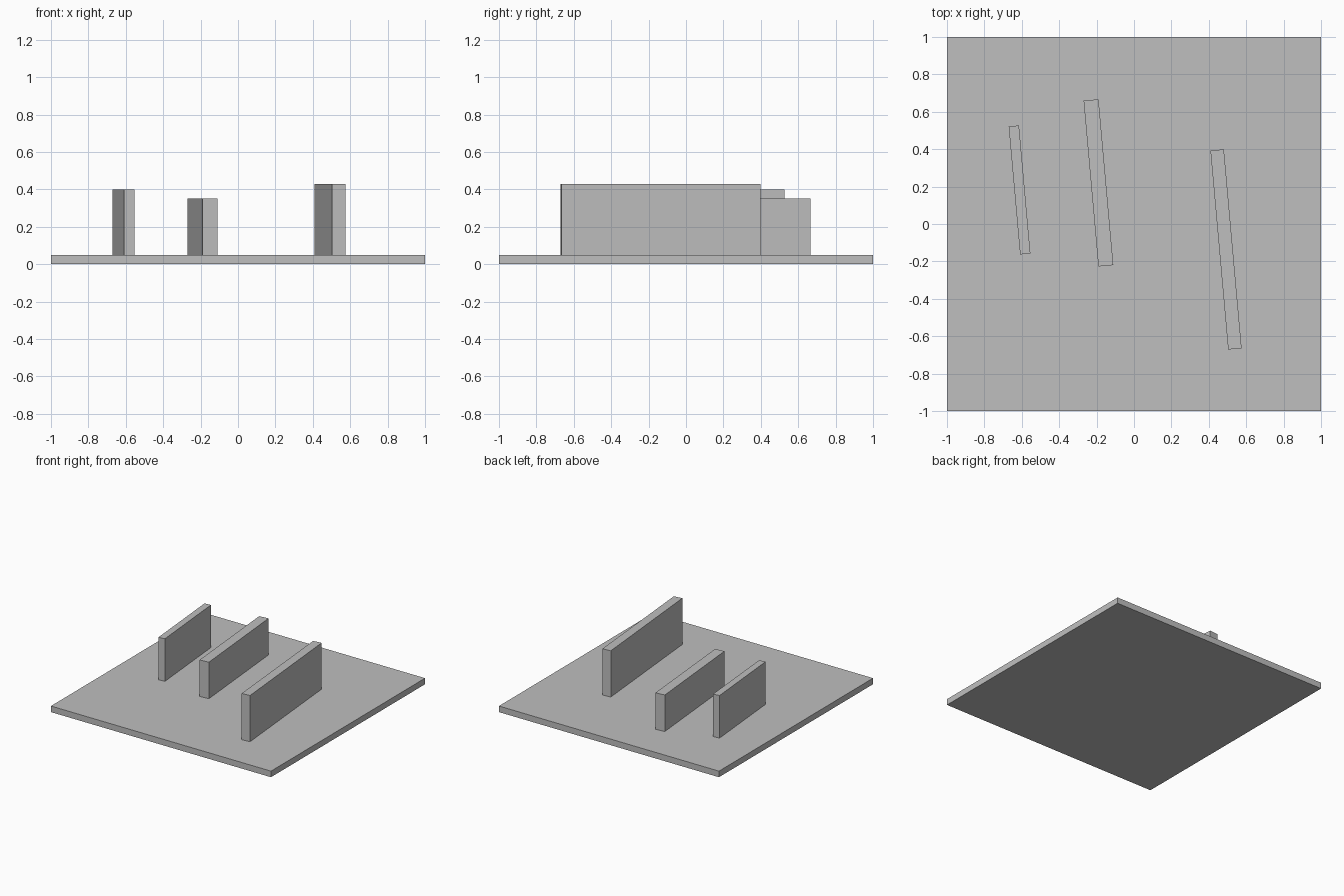
import bpy
from math import radians

cube = bpy.data.objects.get("Cube")
if cube:
    bpy.data.objects.remove(cube, do_unlink=True)

# Single plain grey
COLOUR = (0.52, 0.52, 0.52, 1)
grey = bpy.data.materials.new("plain_grey")
grey.use_nodes = True
grey.diffuse_color = COLOUR
for node in grey.node_tree.nodes:
    if node.type == 'BSDF_PRINCIPLED':
        node.inputs["Base Color"].default_value = COLOUR


def box(name, x, y, size, bottom, top, turn=0):
    """Box of size (width, length) standing between two heights."""
    bpy.ops.mesh.primitive_cube_add(size=1, location=(x, y, (bottom + top) / 2))
    obj = bpy.context.object
    obj.name = name
    obj.scale = (*size, top - bottom)
    bpy.ops.object.transform_apply(location=False, rotation=False, scale=True)
    obj.rotation_euler.z = radians(turn)
    obj.data.materials.append(grey)
    return obj


# Ground slab
SLAB = 0.05
box("base_slab", 0, 0, (2, 2), 0, SLAB)

# Parallel upright walls, all turned by the same small angle
TURN = 5.1
box("right_wall", -0.612, 0.182, (0.055, 0.687), SLAB, 0.40, TURN)
box("middle_wall", -0.19, 0.22, (0.08, 0.89), SLAB, 0.35, TURN)
box("left_wall", 0.492, -0.136, (0.072, 1.068), SLAB, 0.43, TURN)
